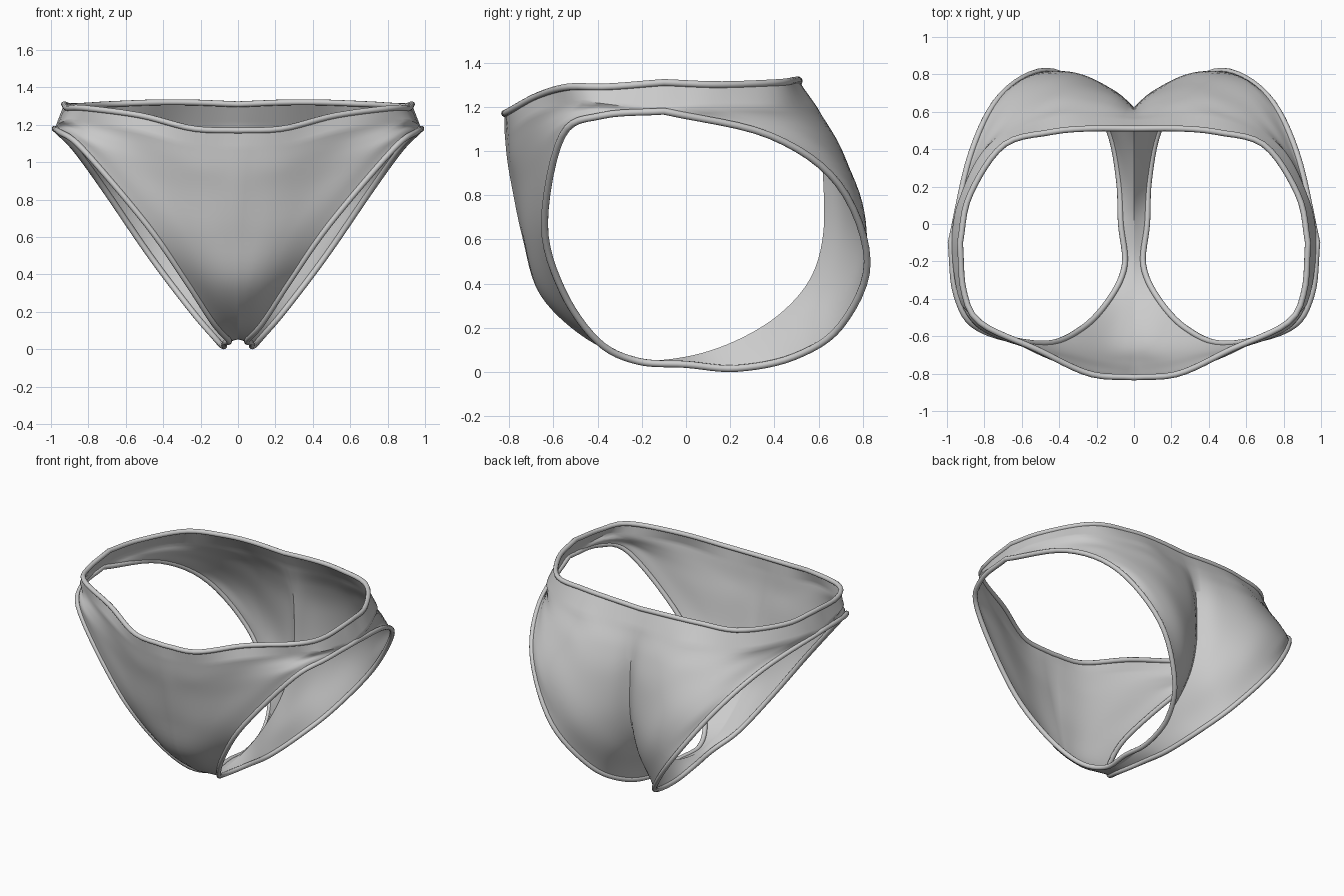
import bpy
import bmesh
from mathutils import Vector

if "Cube" in bpy.data.objects:
    bpy.data.objects.remove(bpy.data.objects["Cube"])

ACROSS = 24      # columns from the centre line to the edge
STEPS = 6        # rows between two stations
RIM = 0.016      # radius of the rolled hem

# Stations from the front waist down to the crotch, each from centre to edge
front = [
    [(0, -.82, 1.17), (.24, -.8, 1.18), (.52, -.67, 1.25), (.82, -.53, 1.29), (.91, -.36, 1.29), (.93, -.1, 1.31)],
    [(0, -.82, 1.08), (.25, -.79, 1.09), (.55, -.68, 1.17), (.88, -.48, 1.22), (.95, -.34, 1.21), (.98, -.1, 1.18)],
    [(0, -.81, .97), (.24, -.78, .98), (.53, -.68, 1.07), (.84, -.54, 1.15), (.95, -.38, 1.16)],
    [(0, -.79, .85), (.22, -.76, .86), (.46, -.69, .92), (.67, -.63, 1.0), (.83, -.56, 1.07)],
    [(0, -.74, .61), (.15, -.73, .61), (.28, -.7, .62), (.49, -.64, .67)],
    [(0, -.66, .35), (.08, -.65, .35), (.16, -.62, .35), (.28, -.56, .37)],
    [(0, -.45, .15), (.13, -.4, .14)],
]

# Stations from the crotch up to the back waist
back = [
    [(0, -.22, .06), (.05, -.22, .05)],
    [(0, 0, .07), (.07, 0, .035)],
    [(0, .22, .14), (.08, .23, .017)],
    [(0, .42, .26), (.07, .44, .16), (.13, .49, .07)],
    [(0, .56, .42), (.1, .65, .34), (.25, .7, .21)],
    [(0, .62, .62), (.1, .71, .6), (.28, .8, .55), (.47, .82, .5)],
    [(0, .62, .88), (.12, .7, .87), (.4, .78, .82), (.6, .76, .82), (.71, .69, .85)],
    [(0, .6, 1.05), (.15, .65, 1.06), (.42, .68, 1.05), (.7, .58, 1.05), (.87, .38, 1.07)],
    [(0, .56, 1.2), (.2, .58, 1.2), (.45, .58, 1.2), (.78, .42, 1.2), (.94, .12, 1.2), (.98, -.1, 1.18)],
    [(0, .51, 1.31), (.25, .51, 1.32), (.45, .49, 1.32), (.7, .42, 1.31), (.88, .15, 1.3), (.93, -.1, 1.31)],
]


def spline(points, steps):
    """Smooth curve through the points, with straight ends."""
    p = [Vector(q) for q in points]
    p = [p[0] * 2 - p[1]] + p + [p[-1] * 2 - p[-2]]
    out = []
    for a, b, c, d in zip(p, p[1:], p[2:], p[3:]):
        for i in range(steps):
            t = i / steps
            out.append(b + (c - a) * (t / 2)
                       + (a * 2 - b * 5 + c * 4 - d) * (t * t / 2)
                       + (b * 3 - a - c * 3 + d) * (t ** 3 / 2))
    return out + [p[-2]]


def resample(points, count):
    """Spread points evenly along a smooth curve."""
    fine = spline(points, 16)
    dist = [0.0]
    for a, b in zip(fine, fine[1:]):
        dist.append(dist[-1] + (b - a).length)
    out, k = [], 0
    for i in range(count + 1):
        want = dist[-1] * i / count
        while k < len(fine) - 2 and dist[k + 1] < want:
            k += 1
        t = (want - dist[k]) / (dist[k + 1] - dist[k])
        out.append(fine[k].lerp(fine[k + 1], min(t, 1)))
    return out


def mirrored(p):
    return Vector((-p.x, p.y, p.z))


def finish(obj):
    obj.data.materials.append(cloth)
    bpy.ops.object.select_all(action='DESELECT')
    obj.select_set(True)
    bpy.context.view_layer.objects.active = obj


def hem(name, points):
    """Closed rolled hem along a loop of points."""
    curve = bpy.data.curves.new(name, 'CURVE')
    curve.dimensions = '3D'
    curve.bevel_depth = RIM
    curve.bevel_resolution = 3
    line = curve.splines.new('POLY')
    line.points.add(len(points) - 1)
    for target, p in zip(line.points, points):
        target.co = (*p, 1)
    line.use_cyclic_u = True
    line.use_smooth = True
    obj = bpy.data.objects.new(name, curve)
    bpy.context.collection.objects.link(obj)
    finish(obj)
    bpy.ops.object.convert(target='MESH')


# Plain grey cloth
cloth = bpy.data.materials.new("grey cloth")
cloth.use_nodes = True
grey = (0.6, 0.6, 0.6, 1)
cloth.diffuse_color = grey
cloth.node_tree.nodes["Principled BSDF"].inputs["Base Color"].default_value = grey

# Half of the cloth as a grid of rows, straight beside the waist
stations = [resample(s, ACROSS) for s in front + back]
columns = []
for col in zip(*stations):
    top = spline(col[:2], STEPS)
    middle = spline(col[1:-1], STEPS)
    rear = spline(col[-2:], STEPS)
    columns.append(top[:-1] + middle + rear[1:])

# Cloth body, welded at the side seams and mirrored
bm = bmesh.new()
grid = [[bm.verts.new(p) for p in col] for col in columns]
for a, b in zip(grid, grid[1:]):
    for i in range(len(a) - 1):
        bm.faces.new((a[i], a[i + 1], b[i + 1], b[i]))
bmesh.ops.mirror(bm, geom=bm.verts[:] + bm.edges[:] + bm.faces[:],
                 axis='X', merge_dist=0.0005)
bmesh.ops.remove_doubles(bm, verts=bm.verts[:], dist=0.0005)
bmesh.ops.recalc_face_normals(bm, faces=bm.faces[:])
mesh = bpy.data.meshes.new("cloth_body")
bm.to_mesh(mesh)
bm.free()
body = bpy.data.objects.new("cloth_body", mesh)
bpy.context.collection.objects.link(body)
finish(body)
bpy.ops.object.shade_smooth_by_angle(angle=0.9)

# Waist hem
half = stations[0] + stations[-1][-2::-1]
hem("waist_hem", half + [mirrored(p) for p in half[-2:0:-1]])

# Leg hems
leg = columns[-1][STEPS:-STEPS - 1]
hem("left_leg_hem", leg)
hem("right_leg_hem", [mirrored(p) for p in leg])
